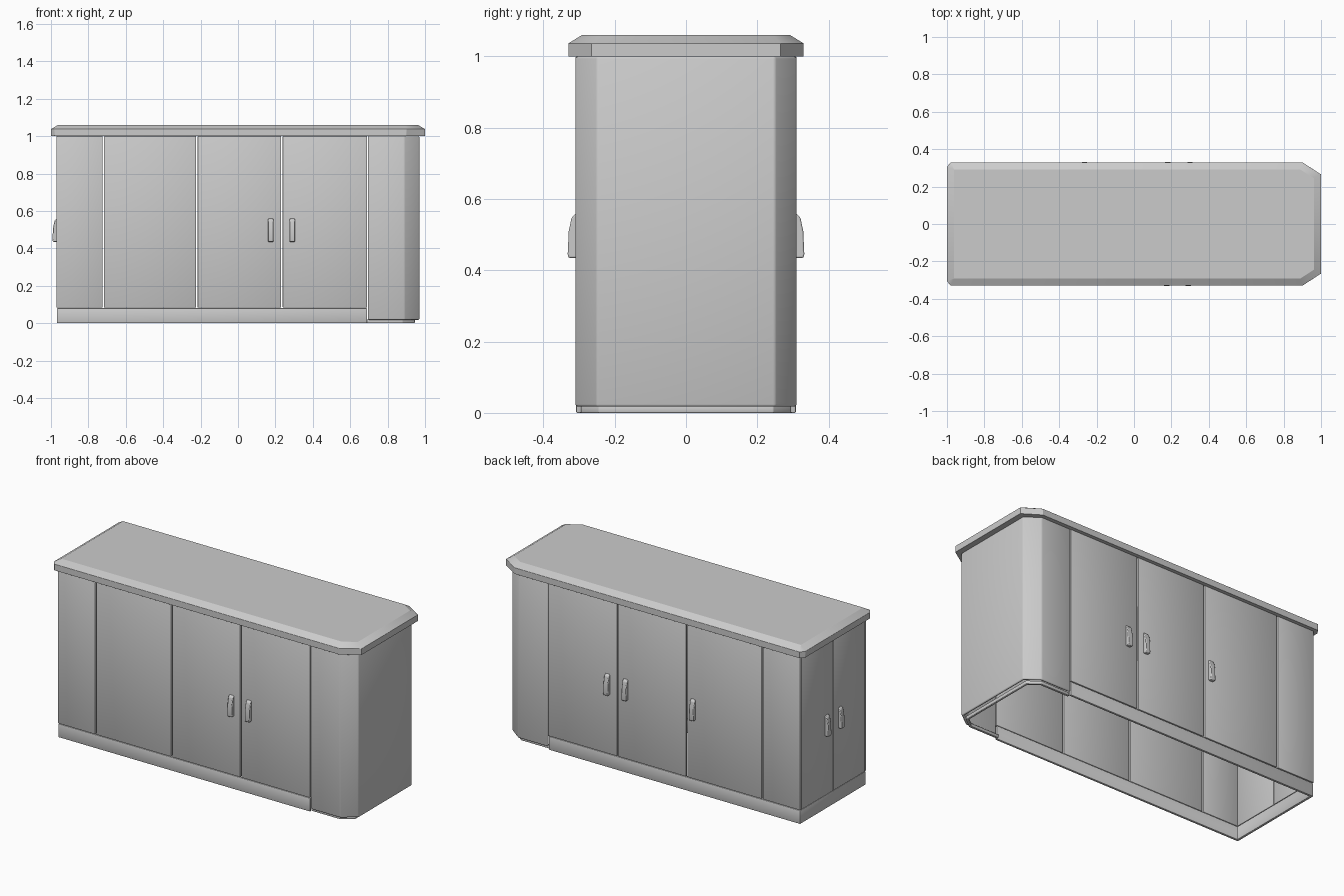
import bpy, bmesh
from math import pi, radians
from mathutils import Matrix

if "Cube" in bpy.data.objects:
    bpy.data.objects.remove(bpy.data.objects["Cube"])


def finish(name, bm, bevel=0.0, thick=0.0):
    me = bpy.data.meshes.new(name)
    bm.to_mesh(me)
    bm.free()
    ob = bpy.data.objects.new(name, me)
    bpy.context.collection.objects.link(ob)
    if thick:
        s = ob.modifiers.new("thickness", 'SOLIDIFY')
        s.thickness, s.offset, s.use_even_offset = thick, -1, True
    if bevel:
        b = ob.modifiers.new("soft_edges", 'BEVEL')
        b.width, b.segments, b.limit_method = bevel, 2, 'ANGLE'
        b.angle_limit = radians(30)
    bpy.ops.object.select_all(action='DESELECT')
    bpy.context.view_layer.objects.active = ob
    ob.select_set(True)
    bpy.ops.object.shade_smooth_by_angle(angle=radians(30))
    return ob


def wall(name, path, z0, z1, thick=0.014, bevel=0.003, closed=False):
    """Upright panel along a counter-clockwise floor path, thickened inward."""
    bm = bmesh.new()
    lo = [bm.verts.new((x, y, z0)) for x, y in path]
    hi = [bm.verts.new((x, y, z1)) for x, y in path]
    n = len(path)
    for i in range(n if closed else n - 1):
        j = (i + 1) % n
        bm.faces.new((lo[i], lo[j], hi[j], hi[i]))
    return finish(name, bm, bevel, thick)


def handle(name, x, y, turn):
    """Tapered grip, deepest at its lower end; turn 0 faces the front."""
    profile = [(-0.004, .435), (.020, .435), (.022, .445), (.019, .51),
               (.011, .548), (-0.004, .562)]
    w = 0.015
    bm = bmesh.new()
    f = bm.faces.new([bm.verts.new((-w, -d, z)) for d, z in profile])
    ext = bmesh.ops.extrude_face_region(bm, geom=[f])
    bmesh.ops.translate(bm, vec=(2 * w, 0, 0),
                        verts=[v for v in ext['geom'] if isinstance(v, bmesh.types.BMVert)])
    bmesh.ops.recalc_face_normals(bm, faces=bm.faces)
    bm.transform(Matrix.Translation((x, y, 0)) @ Matrix.Rotation(turn, 4, 'Z'))
    return finish(name, bm, 0.004)


L, R, D, G = -0.97, 0.97, 0.31, 0.004   # left, right, half depth, half gap

# Worktop with clipped corners and sloped upper edge
outline = [(-0.98, -.33), (.90, -.33), (1, -.265), (1, .265), (.90, .33),
           (-0.98, .33), (-1, .305), (-1, -.305)]
bm = bmesh.new()
base = bm.faces.new([bm.verts.new((x, y, 1.0)) for x, y in outline])
ext = bmesh.ops.extrude_face_region(bm, geom=[base])
bmesh.ops.translate(bm, vec=(0, 0, .037),
                    verts=[v for v in ext['geom'] if isinstance(v, bmesh.types.BMVert)])
bmesh.ops.recalc_face_normals(bm, faces=bm.faces)
top = max(bm.faces, key=lambda f: f.calc_center_median().z)
bmesh.ops.inset_region(bm, faces=[top], thickness=.038, use_even_offset=True)
for v in top.verts:
    v.co.z = 1.06
finish("worktop", bm, 0.003)

# Front and back door panels between the seams
seams = [L, -0.72, -0.22, 0.235, 0.695]
parts = ["corner_panel", "wide_door", "left_door", "right_door"]
for side, s in (("front", -1), ("back", 1)):
    for part, a, b in zip(parts, seams, seams[1:]):
        a = a if a == L else a + G
        path = [(a, s * D), (b - G, s * D)]
        wall(f"{side}_{part}", path if s < 0 else path[::-1], .083, 1.0)

# Left end doors
for name, y0, y1 in (("left_end_back_door", D - .014, .002),
                     ("left_end_front_door", -.002, -D + .014)):
    wall(name, [(L, y0), (L, y1)], .083, 1.0, bevel=.001)

# Rounded right end casing and its recessed base strip
wall("right_end_casing", [(.695, -D), (.89, -D), (R, -.25), (R, .25), (.89, D), (.695, D)],
     .018, 1.0, bevel=.006)
wall("right_end_base", [(.69, -.295), (.88, -.295), (.945, -.245), (.945, .245),
                        (.88, .295), (.69, .295)], 0, .02)

# Plinth around the left, front and back
wall("plinth", [(.69, D - .002), (L + .002, D - .002), (L + .002, -D + .002),
                (.69, -D + .002)], 0, .08)

# Handles
for i, x in enumerate((.175, .29)):
    handle(f"front_handle_{i + 1}", x, -D, 0)
for i, x in enumerate((.30, .18, -.265)):
    handle(f"back_handle_{i + 1}", x, D, pi)
for i, y in enumerate((.06, -.065)):
    handle(f"left_end_handle_{i + 1}", L, y, -pi / 2)
